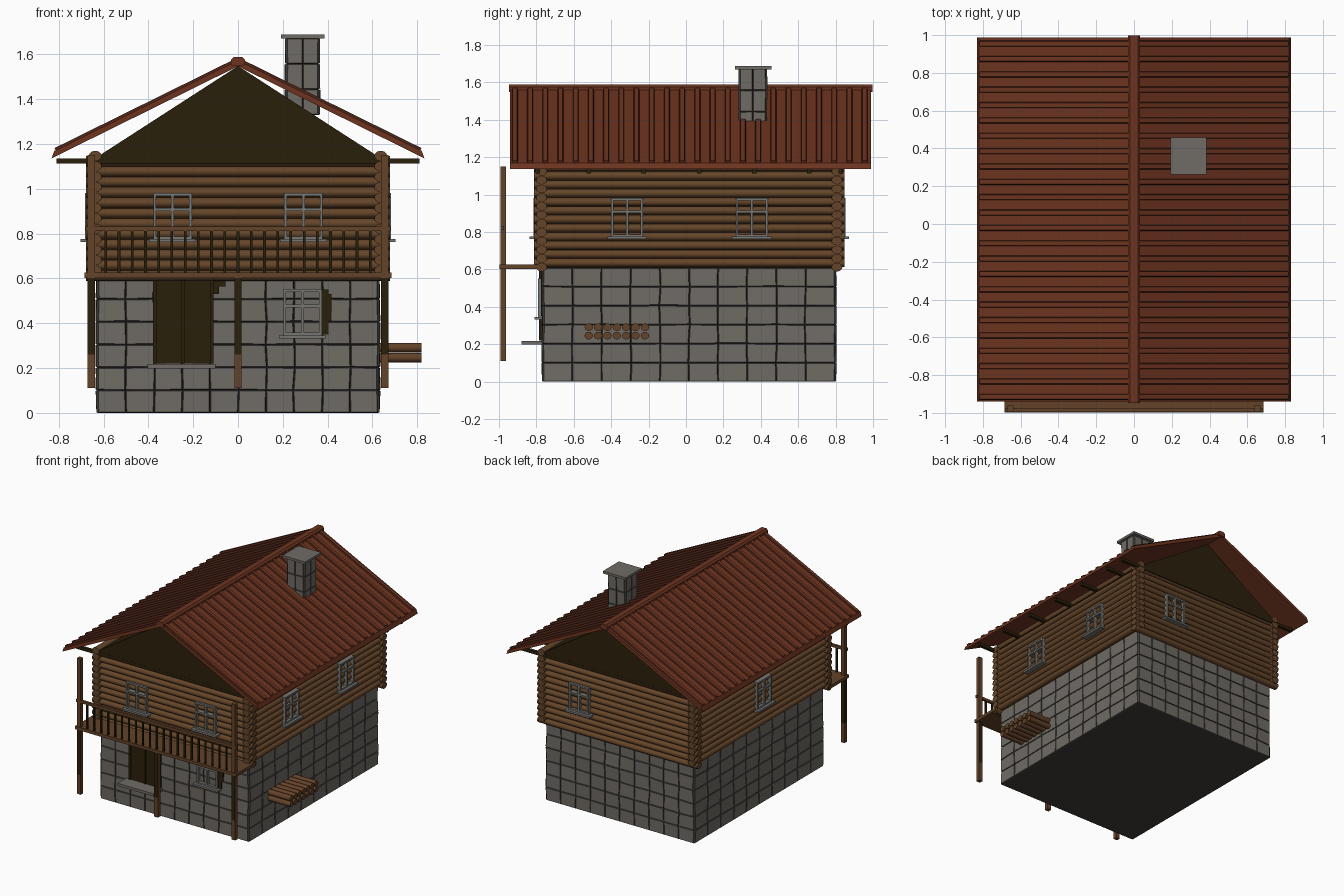
import bpy, bmesh, math, random
from mathutils import Matrix, Vector

random.seed(4)
cube = bpy.data.objects.get("Cube")
if cube:
    bpy.data.objects.remove(cube)


def material(name, r, g, b):
    m = bpy.data.materials.new(name)
    m.use_nodes = True
    m.diffuse_color = (r, g, b, 1)
    bsdf = m.node_tree.nodes["Principled BSDF"]
    bsdf.inputs["Base Color"].default_value = (r, g, b, 1)
    bsdf.inputs["Roughness"].default_value = 0.9
    return m


STONE = material("grey stone", 0.16, 0.148, 0.13)
MORTAR = material("dark mortar", 0.05, 0.046, 0.04)
LOG = material("log brown", 0.13, 0.06, 0.022)
TIMBER = material("timber brown", 0.125, 0.055, 0.022)
DARK = material("dark timber", 0.023, 0.014, 0.003)
ROOF = material("red roof", 0.155, 0.034, 0.014)
GROOVE = material("roof groove", 0.065, 0.016, 0.008)
FRAME = material("window grey", 0.18, 0.18, 0.17)


def finish(name, bm, *mats, smooth=False):
    bmesh.ops.recalc_face_normals(bm, faces=bm.faces[:])
    mesh = bpy.data.meshes.new(name)
    bm.to_mesh(mesh)
    bm.free()
    for m in mats:
        mesh.materials.append(m)
    ob = bpy.data.objects.new(name, mesh)
    bpy.context.collection.objects.link(ob)
    if smooth:
        bpy.ops.object.select_all(action='DESELECT')
        ob.select_set(True)
        bpy.context.view_layer.objects.active = ob
        bpy.ops.object.shade_smooth_by_angle(angle=math.radians(50))
    return ob


def add_box(bm, x, y, z):
    """Each argument is a (low, high) pair."""
    mid = Vector([(a + b) / 2 for a, b in (x, y, z)])
    size = [b - a for a, b in (x, y, z)]
    return bmesh.ops.create_cube(
        bm, size=1, matrix=Matrix.Translation(mid) @ Matrix.Diagonal((*size, 1)))["verts"]


def boxes(name, mat, *parts):
    bm = bmesh.new()
    for p in parts:
        add_box(bm, *p)
    return finish(name, bm, mat)


def add_log(bm, axis, start, end, a, z, r, squash):
    """Round log along x or y, with a the other horizontal position."""
    mid = (start + end) / 2
    place = (mid, a, z) if axis == "x" else (a, mid, z)
    rot = Matrix.Rotation(math.pi / 2, 4, "Y" if axis == "x" else "X")
    bmesh.ops.create_cone(
        bm, cap_ends=True, segments=12, radius1=r, radius2=r, depth=end - start,
        matrix=Matrix.Translation(place) @ Matrix.Diagonal((1, 1, squash, 1)) @ rot)


def stone_box(name, x, y, z, counts, wobble):
    """Box cut into raised blocks with dark joints."""
    bm = bmesh.new()
    add_box(bm, x, y, z)
    for axis, ((lo, hi), n) in enumerate(zip((x, y, z), counts)):
        no = [0, 0, 0]
        no[axis] = 1
        for i in range(1, n):
            co = [0, 0, 0]
            co[axis] = lo + (hi - lo) * i / n
            bmesh.ops.bisect_plane(bm, geom=bm.verts[:] + bm.edges[:] + bm.faces[:],
                                   plane_co=co, plane_no=no)
    for v in bm.verts:
        if z[0] + 0.01 < v.co.z < z[1] - 0.01:
            v.co += Vector([random.uniform(-wobble, wobble) * k for k in (1, 1, 0.3)])
    bm.normal_update()
    sides = [f for f in bm.faces if abs(f.normal.z) < 0.5]
    rim = bmesh.ops.inset_individual(bm, faces=sides, thickness=0.0055, depth=0.007)["faces"]
    for f in rim:
        f.material_index = 1
    for f in bm.faces:
        if f.normal.z < -0.9:
            f.material_index = 1
    return finish(name, bm, STONE, MORTAR)


def prism(name, mat, profile, y0, y1):
    bm = bmesh.new()
    face = bm.faces.new([bm.verts.new((px, y0, pz)) for px, pz in profile])
    new = bmesh.ops.extrude_face_region(bm, geom=[face])["geom"]
    bmesh.ops.translate(bm, vec=(0, y1 - y0, 0),
                        verts=[g for g in new if isinstance(g, bmesh.types.BMVert)])
    return finish(name, bm, mat)


def window(name, place, turn):
    """Frame, cross bars and sill; local front is -y, place is the bottom centre."""
    w, h, t, d = 0.086, 0.207, 0.0065, (-0.01, 0.02)
    bm = bmesh.new()
    for u in (-w + t, 0, w - t):
        add_box(bm, (u - t, u + t), d, (0, h))
    for v in (t, h * 0.64, h - t):
        add_box(bm, (-w, w), d, (v - t, v + t))
    add_box(bm, (-0.105, 0.105), (-0.03, 0.03), (-0.013, 0.001))
    bm.transform(Matrix.Translation(place) @ Matrix.Rotation(math.radians(turn), 4, "Z"))
    return finish(name, bm, FRAME)


# Ground floor of stone
stone_box("stone_ground_floor", (-0.625, 0.625), (-0.763, 0.795), (0, 0.61), (10, 10, 6), 0.004)

# Log storey: interlocking rows around a dark core
boxes("storey_core", DARK, ((-0.63, 0.63), (-0.765, 0.8), (0.605, 1.13)))
pitch = 0.0465
bm = bmesh.new()
for i in range(12):
    for y in (-0.772, 0.807):
        add_log(bm, "x", -0.678, 0.678, y, 0.624 + pitch * i - 0.012, 0.029, 0.8)
    for x in (-0.637, 0.637):
        add_log(bm, "y", -0.812, 0.847, x, 0.635 + pitch * i, 0.029, 0.8)
finish("log_walls", bm, LOG, smooth=True)

# Attic and eave beams
prism("attic_gables", DARK, [(-0.66, 1.122), (0.66, 1.122), (0, 1.548)], -0.804, 0.839)
boxes("eave_beams", DARK, *[((-0.81, 0.81), (y - 0.012, y + 0.012), (1.113, 1.136))
                            for y in (-0.793, -0.52, -0.225, 0.07, 0.365, 0.66, 0.828)])

# Roof slopes with ribs
slope = math.atan2(0.405, 0.82)
bm = bmesh.new()
for s in (-1, 1):
    prism("roof_left" if s > 0 else "roof_right", ROOF,
          [(0, 1.574), (s * 0.82, 1.169), (s * 0.832, 1.136), (0, 1.547)], -0.94, 0.988)
    for i in range(24):
        y = -0.915 + i * 0.0813
        verts = add_box(bm, (-0.445, 0.445), (-0.017, 0.017), (-0.004, 0.011))
        for v in verts:
            if v.co.z > 0:
                v.co.y *= 0.7
        bmesh.ops.transform(
            bm, verts=verts,
            matrix=Matrix.Translation((s * 0.415, y, 1.574 - 0.415 * math.tan(slope)))
            @ Matrix.Rotation(s * slope, 4, "Y"))
bm.normal_update()
for f in bm.faces:
    if abs(f.normal.y) > 0.5:
        f.material_index = 1
finish("roof_ribs", bm, ROOF, GROOVE)
prism("roof_ridge", ROOF, [(-0.03, 1.55), (0.03, 1.55), (0.032, 1.575), (0.02, 1.588),
                           (-0.02, 1.588), (-0.032, 1.575)], -0.947, 0.997)

# Chimney
stone_box("chimney", (0.217, 0.36), (0.287, 0.427), (1.33, 1.672), (2, 2, 3), 0.002)
boxes("chimney_cap", STONE, ((0.192, 0.385), (0.263, 0.457), (1.67, 1.688)))

# Windows
for x in (-0.292, 0.292):
    window("upper_front_window", (x, -0.806, 0.775), 0)
window("lower_front_window", (0.288, -0.78, 0.345), 0)
for y in (-0.315, 0.352):
    window("left_side_window", (0.672, y, 0.775), 90)
window("right_side_window", (-0.672, 0.02, 0.775), -90)
window("back_window", (0.315, 0.842, 0.775), 180)
boxes("window_reveal", DARK, ((0.37, 0.405), (-0.776, -0.768), (0.35, 0.55)),
      ((0.4, 0.418), (-0.776, -0.768), (0.41, 0.53)))

# Door with frame, and doorstep
boxes("door", DARK, ((-0.37, -0.12), (-0.778, -0.75), (0.22, 0.6)),
      *[((x - 0.008, x + 0.008), (-0.785, -0.75), (0.22, 0.6)) for x in (-0.372, -0.245, -0.118)])
boxes("door_reveal", DARK, ((-0.115, -0.085), (-0.776, -0.768), (0.53, 0.605)),
      ((-0.086, -0.055), (-0.776, -0.768), (0.565, 0.605)))
boxes("doorstep", STONE, ((-0.405, -0.1), (-0.88, -0.75), (0.198, 0.218)))

# Balcony
boxes("balcony_floor", TIMBER, ((-0.685, 0.685), (-0.997, -0.76), (0.603, 0.626)))
boxes("balcony_rail", TIMBER, ((-0.68, 0.68), (-0.992, -0.974), (0.812, 0.832)))
boxes("balusters", DARK, *[((x - 0.006, x + 0.006), (-0.988, -0.977), (0.62, 0.815))
                           for x in [-0.59 + 0.059 * i for i in range(21)]])
for name, x, top in (("right_post", -0.655, 1.15), ("middle_post", 0, 0.605),
                     ("left_post", 0.655, 1.15)):
    bm = bmesh.new()
    add_box(bm, (x - 0.016, x + 0.016), (-0.992, -0.962), (0.11, top))
    for z in (0.26, 0.604):
        bmesh.ops.bisect_plane(bm, geom=bm.verts[:] + bm.edges[:] + bm.faces[:],
                               plane_co=(0, 0, z), plane_no=(0, 0, 1))
    bm.normal_update()
    for f in bm.faces:
        if 0.26 < f.calc_center_median().z < 0.6 and f.normal.x < 0.5:
            f.material_index = 1
    finish(name, bm, TIMBER, DARK)

# Firewood stacked against the wall
bm = bmesh.new()
for i in range(7):
    for z in (0.246, 0.291):
        add_log(bm, "x", 0.62, 0.82, -0.52 + 0.05 * i, z, 0.0225, 0.92)
finish("firewood", bm, TIMBER, smooth=True)
